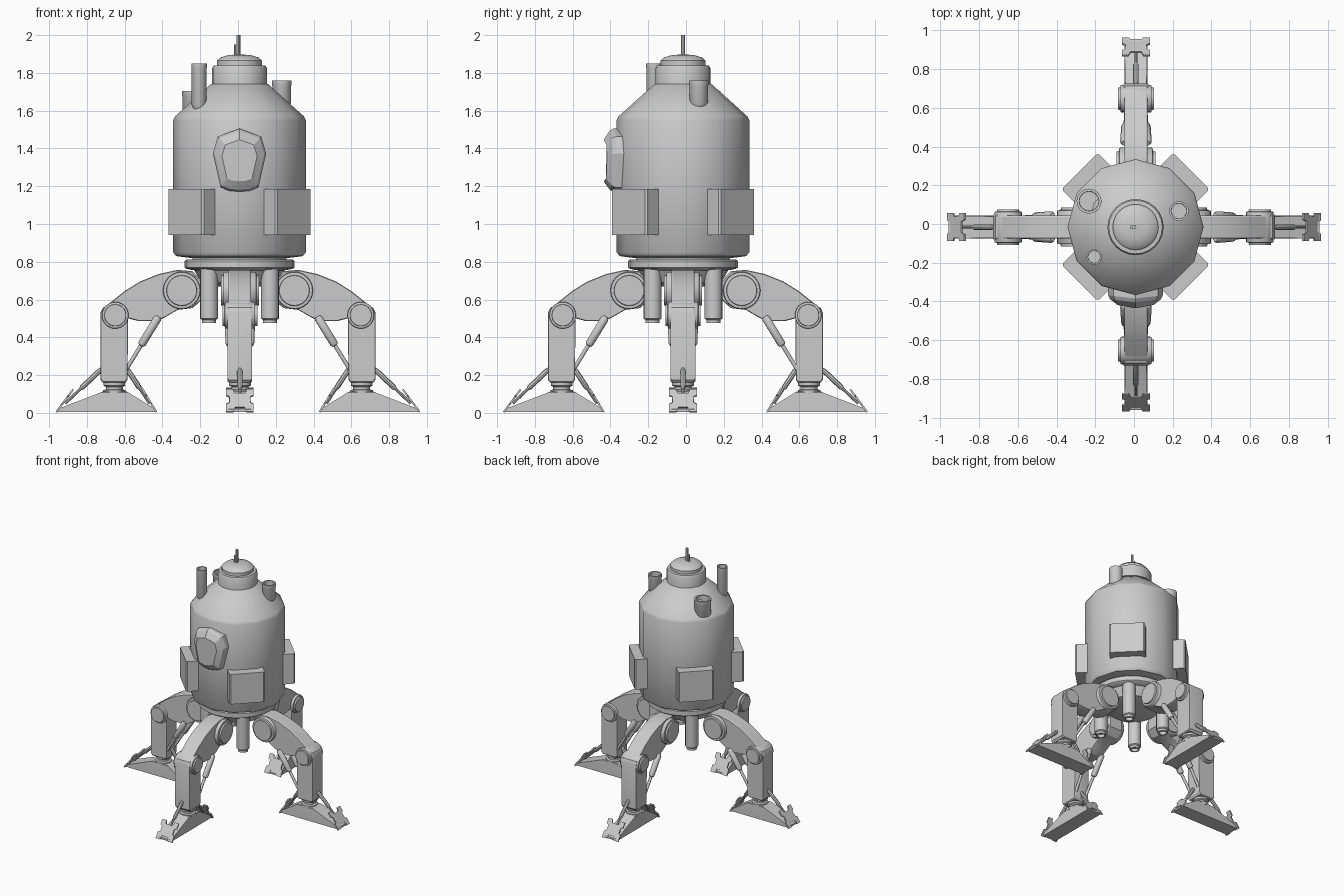
import bpy, bmesh, math
from mathutils import Vector, Matrix

if "Cube" in bpy.data.objects:
    bpy.data.objects.remove(bpy.data.objects["Cube"])

C = Vector((0.008, -0.016, 0))
I = Matrix.Identity(4)


def loft(name, rings, M=I, angle=40):
    """Skin a list of equal-sized point rings, cap both ends, smooth by angle."""
    bm = bmesh.new()
    vs = [[bm.verts.new(M @ Vector(p)) for p in r] for r in rings]
    n = len(vs[0])
    for a, b in zip(vs, vs[1:]):
        for i in range(n):
            j = (i + 1) % n
            bm.faces.new((a[i], a[j], b[j], b[i]))
    bm.faces.new(vs[0][::-1])
    bm.faces.new(vs[-1])
    bmesh.ops.recalc_face_normals(bm, faces=bm.faces)
    for f in bm.faces:
        f.smooth = True
    for e in bm.edges:
        e.smooth = e.calc_face_angle(0) < math.radians(angle)
    me = bpy.data.meshes.new(name)
    bm.to_mesh(me)
    bm.free()
    ob = bpy.data.objects.new(name, me)
    bpy.context.collection.objects.link(ob)
    return ob


def lathe(name, profile, n, M=I):
    """Revolve (radius, z) points around z."""
    return loft(name, [[(r * math.cos(2 * math.pi * i / n), r * math.sin(2 * math.pi * i / n), z)
                        for i in range(n)] for r, z in profile], M)


def rod(name, p, q, profile, n, M=I):
    """Lathe along p->q; profile z runs from 0 to 1."""
    p, q = Vector(p), Vector(q)
    d = q - p
    R = d.to_track_quat('Z', 'Y').to_matrix().to_4x4()
    return lathe(name, [(r, z * d.length) for r, z in profile], n, M @ Matrix.Translation(p) @ R)


def prism(name, prof, h, M=I):
    """Extrude an xz profile across y with a small edge chamfer."""
    cx = sum(p[0] for p in prof) / len(prof)
    cz = sum(p[1] for p in prof) / len(prof)

    def ring(y, s):
        return [(cx + (x - cx) * s, y, cz + (z - cz) * s) for x, z in prof]
    return loft(name, [ring(-h, .97), ring(-h + .008, 1), ring(h - .008, 1), ring(h, .97)], M, 25)


T = Matrix.Translation

# Hull, cap and dome
lathe("hull", [(.22, .815), (.335, .83), (.351, .85), (.351, 1.55), (.341, 1.57), (.152, 1.74), (.12, 1.742)],
      12, T(C))
lathe("top_cap", [(.145, 1.70), (.145, 1.825), (.138, 1.838), (.118, 1.84), (.118, 1.865),
                  (.10, 1.882), (.06, 1.894), (.005, 1.898)], 24, T(C))
lathe("antenna", [(.010, 1.88), (.010, 2.0)], 8, T(C - Vector((.006, 0, 0))))
lathe("short_antenna", [(.010, 1.88), (.010, 1.95)], 8, T(C - Vector((.02, 0, 0))))

# Turntable under the hull
lathe("base_ring", [(.25, .83), (.25, .812), (.283, .812), (.29, .805), (.29, .77), (.28, .762),
                    (.24, .755), (.20, .69), (.12, .67)], 24, T(C))

# Open pipes on the shoulder cone: x, y, radius, bottom, top
for i, (x, y, r, z0, z1) in enumerate([(-.206, -.17, .039, 1.61, 1.85), (-.232, .118, .062, 1.56, 1.705),
                                       (.232, .067, .049, 1.62, 1.76)]):
    lathe(f"shoulder_pipe_{i+1}", [(r * .6, z0 - .01), (r, z0 + .02), (r, z1 - .03), (r * 1.04, z1 - .025),
                                   (r * 1.04, z1), (r * .82, z1), (r * .8, z1 - .05)], 16, T((x, y, 0)))

# Diagonal equipment boxes and thrusters
for k in range(4):
    M = T(C) @ Matrix.Rotation(math.radians(45 + 90 * k), 4, 'Z')
    loft(f"side_box_{k+1}", [[(x, y, z) for x, y in
                              ((.30, -.132), (.398, -.132), (.408, -.122), (.408, .122), (.398, .132), (.30, .132))]
                             for z in (.942, 1.185)], M, 20)
    lathe(f"thruster_{k+1}", [(.048, .78), (.048, .50), (.038, .493), (.038, .475), (.028, .475), (.026, .50)],
          14, M @ T((.228, 0, 0)))

# Front hatch
outline = [(0, .172), (.115, .13), (.141, .04), (.10, -.14), (.055, -.157), (0, -.162)]
outline += [(-x, z) for x, z in outline[-2:0:-1]]
loft("front_hatch", [[(C.x + x * s, y + abs(x) * .12, 1.333 + z * s) for x, z in outline]
                     for s, y in ((1, -.32), (1, -.385), (.93, -.405), (.66, -.435))], I, 20)

# Leg profiles in a local frame: x outward, y across, z up
thigh = [(.19, .70), (.24, .75), (.32, .757), (.42, .735), (.52, .695), (.60, .645), (.70, .565),
         (.71, .50), (.65, .455), (.58, .50), (.53, .487), (.43, .485), (.38, .51), (.32, .545), (.24, .555),
         (.19, .60)]
shin = [(.585, .175), (.595, .16), (.715, .16), (.728, .175), (.728, .53), (.715, .558), (.65, .58),
        (.59, .55), (.582, .48)]
half_toe = [(.0, .03), (.025, .03), (.035, 0), (.073, 0), (.073, .05), (.055, .06), (.055, .10),
            (.073, .108), (.073, .15), (.038, .15), (.028, .122)]
toe = half_toe + [(-u, v) for u, v in half_toe[:0:-1]]


def toe_plate(name, tip, top, M):
    tip, top = Vector(tip), Vector(top)
    d = (top - tip).normalized()
    nrm = d.cross(Vector((0, 1, 0)))
    loft(name, [[tip + d * v + Vector((0, u, 0)) + nrm * t for u, v in toe] for t in (-.005, .005)], M, 20)


def leg(name, M):
    prism(name + "_thigh", thigh, .06, M)
    prism(name + "_shin", shin, .065, M)
    # Joint discs, stepped at both ends
    for part, x, z, r, h in (("hip", .298, .648, .099, .10), ("knee", .65, .517, .071, .092)):
        rod(f"{name}_{part}_joint", (x, -h, z), (x, h, z),
            [(r * .8, 0), (r * .82, .06), (r * .97, .07), (r, .09), (r, .91), (r * .97, .93), (r * .82, .94),
             (r * .8, 1)], 24, M)
    # Paired pistons between thigh and shin
    for s in (-1, 1):
        rod(f"{name}_piston_{'ab'[s > 0]}", (.42, s * .06, .51), (.595, s * .048, .225),
            [(.014, 0), (.022, .04), (.022, .5), (.018, .53), (.011, .54), (.011, 1)], 10, M)
    # Ankle
    lathe(name + "_ankle", [(.058, .165), (.058, .145), (.045, .138), (.045, .125), (.06, .12), (.06, .10)],
          12, M @ T((.655, 0, 0)))
    # Foot wedge

    def rect(x0, x1, w, z):
        return [(x0, -w, z), (x1, -w, z), (x1, w, z), (x0, w, z)]
    loft(name + "_foot", [rect(.437, .957, .06, .005), rect(.437, .957, .06, .02),
                          rect(.58, .727, .055, .108), rect(.59, .717, .05, .113)], M, 15)
    toe_plate(name + "_outer_toe", (.962, 0, .004), (.872, 0, .125), M)
    toe_plate(name + "_inner_toe", (.432, 0, .004), (.505, 0, .125), M)
    # Foot struts
    strut = [(.008, 0), (.008, .4), (.014, .45), (.014, .9), (.006, 1)]
    rod(name + "_outer_strut", (.915, 0, .05), (.715, 0, .24), strut, 8, M)
    rod(name + "_inner_strut", (.468, 0, .05), (.592, 0, .24), strut, 8, M)


for k, label in enumerate(("right", "back", "left", "front")):
    off = (0, C.y, 0) if k % 2 == 0 else (.01, -.003, 0)
    leg(label + "_leg", T(off) @ Matrix.Rotation(math.pi / 2 * k, 4, 'Z'))
